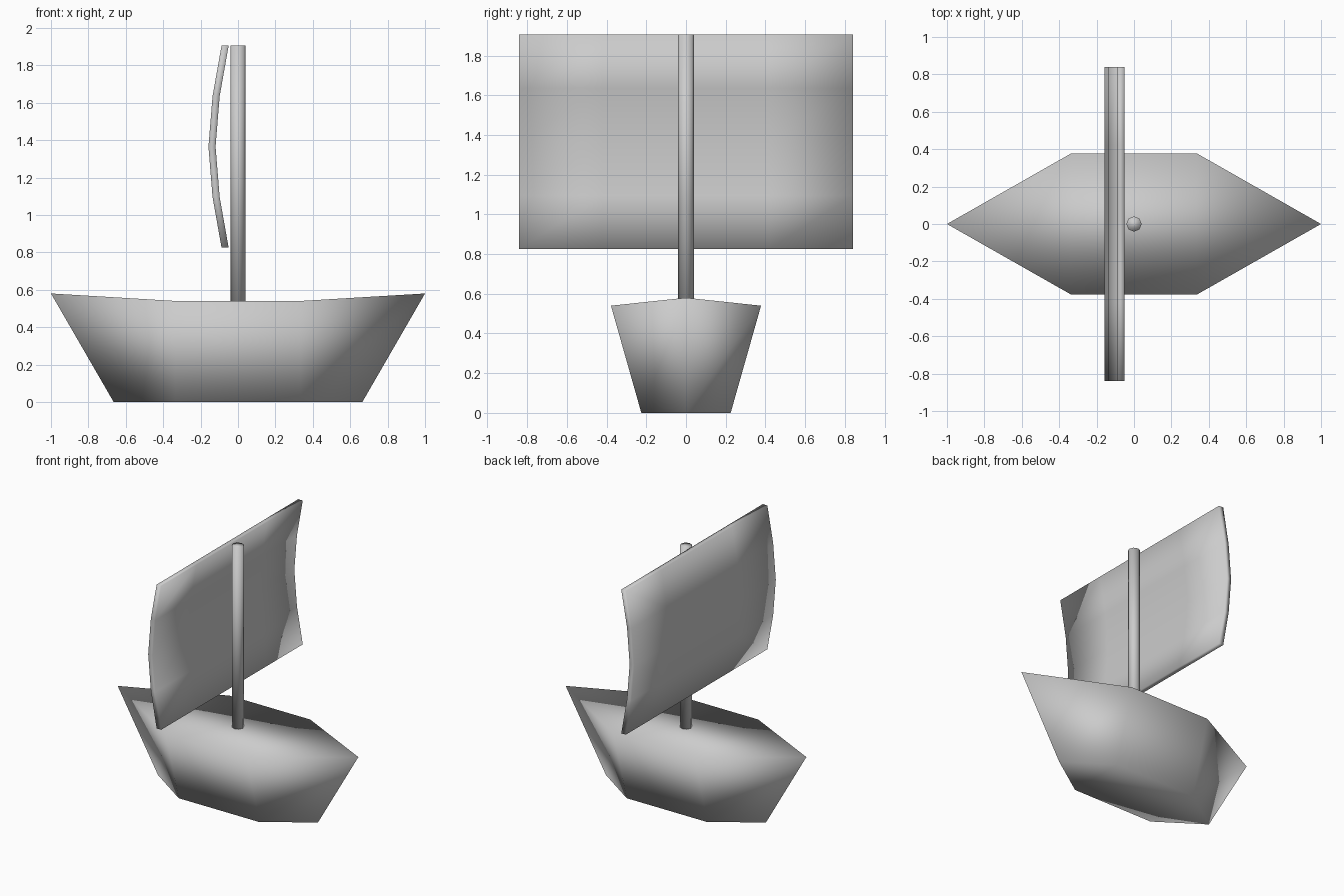
import bpy, bmesh, math

if "Cube" in bpy.data.objects:
    bpy.data.objects.remove(bpy.data.objects["Cube"])


def finish(name, bm):
    """Turn a bmesh into a smooth-shaded object."""
    bmesh.ops.recalc_face_normals(bm, faces=bm.faces)
    for f in bm.faces:
        f.smooth = True
    mesh = bpy.data.meshes.new(name)
    bm.to_mesh(mesh)
    bm.free()
    obj = bpy.data.objects.new(name, mesh)
    bpy.context.collection.objects.link(obj)
    return obj


def hexagon(bm, tip_x, tip_z, half_y, side_z):
    """Six-point ring with pointed bow and stern."""
    pts = [(tip_x, 0, tip_z), (0.335, half_y, side_z), (-0.335, half_y, side_z),
           (-tip_x, 0, tip_z), (-0.335, -half_y, side_z), (0.335, -half_y, side_z)]
    return [bm.verts.new(p) for p in pts]


# Hull: solid, flared from keel ring to deck ring, tips slightly raised
bm = bmesh.new()
keel = hexagon(bm, 0.665, 0, 0.225, 0)
deck = hexagon(bm, 1.0, 0.58, 0.378, 0.54)
for i in range(6):
    j = (i + 1) % 6
    bm.faces.new((keel[i], keel[j], deck[j], deck[i]))
for ring in (keel, deck):
    bm.faces.new((ring[1], ring[2], ring[4], ring[5]))
    bm.faces.new((ring[0], ring[1], ring[5]))
    bm.faces.new((ring[2], ring[3], ring[4]))
finish("hull", bm)

# Mast: eight-sided pole standing on the deck
bpy.ops.mesh.primitive_cylinder_add(vertices=8, radius=0.041, depth=1.37,
                                    location=(0, 0, 1.22))
mast = bpy.context.object
mast.name = "mast"
bpy.ops.object.shade_smooth()

# Sail: bowed slab, curved profile swept across y
bow = [(-0.05, 0.825), (-0.098, 1.095), (-0.12, 1.365), (-0.098, 1.635), (-0.05, 1.905)]
thick, half_w, cuts = 0.038, 0.84, 4
bm = bmesh.new()
layers = []
for off in (0, -thick):
    layers.append([[bm.verts.new((x + off, -half_w + 2 * half_w * k / cuts, z))
                    for x, z in bow] for k in range(cuts + 1)])
for grid in layers:
    for k in range(cuts):
        for i in range(len(bow) - 1):
            bm.faces.new((grid[k][i], grid[k + 1][i], grid[k + 1][i + 1], grid[k][i + 1]))
a, b = layers
for k in range(cuts):
    for i in (0, -1):
        bm.faces.new((a[k][i], a[k + 1][i], b[k + 1][i], b[k][i]))
for k in (0, -1):
    for i in range(len(bow) - 1):
        bm.faces.new((a[k][i], a[k][i + 1], b[k][i + 1], b[k][i]))
finish("sail", bm)
